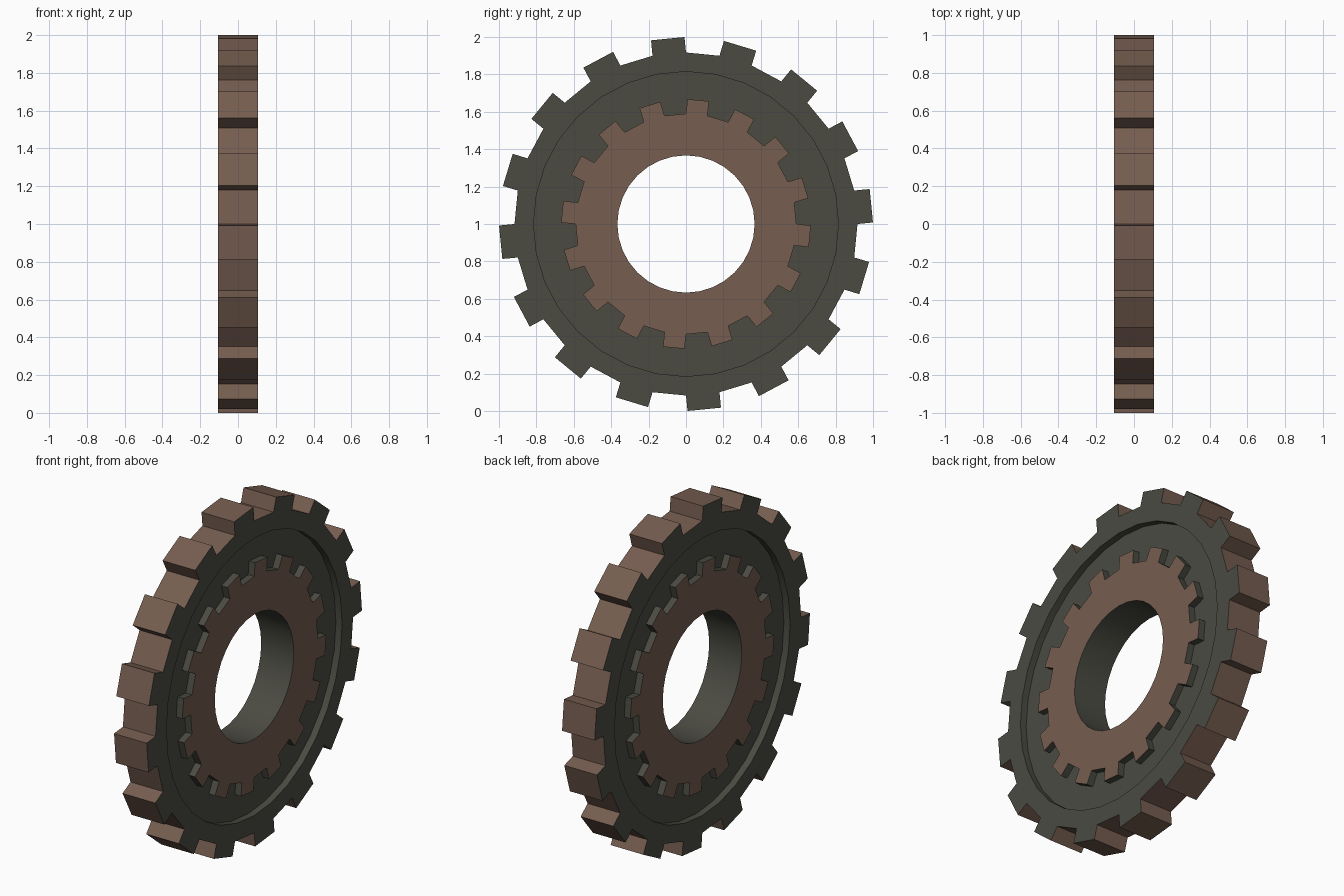
import bpy, bmesh, math
from mathutils import Vector

if "Cube" in bpy.data.objects:
    bpy.data.objects.remove(bpy.data.objects["Cube"])

N = 32                    # sides of the wheel, two per tooth
HALF, FLOOR = 0.106, 0.066  # outer face and recess floor distance from centre


def material(name, rgb):
    m = bpy.data.materials.new(name)
    m.diffuse_color = (*rgb, 1)
    m.use_nodes = True
    m.node_tree.nodes["Principled BSDF"].inputs["Base Color"].default_value = m.diffuse_color
    return m


bm = bmesh.new()

# Cross-section (radius, x): raised inner gear, recessed channel, outer ring
side = [(0.367, HALF), (0.59, HALF), (0.59, FLOOR),
        (0.815, FLOOR), (0.815, HALF), (0.917, HALF)]
profile = side + [(r, -x) for r, x in reversed(side)]
P = len(profile)
rings = []
for k in range(N):
    a = 2 * math.pi * k / N
    rings.append([bm.verts.new((x, r * math.cos(a), r * math.sin(a))) for r, x in profile])

# Revolved body; strip index picks the part of the profile
strips = {}
for k in range(N):
    for i in range(P):
        j = (i + 1) % P
        n = (k + 1) % N
        f = bm.faces.new((rings[k][i], rings[k][j], rings[n][j], rings[n][i]))
        f.material_index = 1 if i in (0, 5, 10) else 0
        strips[i, k] = f

undersides = []


def tooth(strip, k, height, outer):
    """Replace one wall panel with a straight block pushed outwards."""
    f = strips[strip, k]
    base = list(f.verts)
    bm.faces.remove(f)
    a = 2 * math.pi * (k + 0.5) / N
    push = Vector((0, math.cos(a), math.sin(a))) * height
    tips = [bm.verts.new(v.co + push) for v in base]
    bm.faces.new(tips).material_index = 1 if outer else 0
    for i in range(4):
        j = (i + 1) % 4
        s = bm.faces.new((base[i], base[j], tips[j], tips[i]))
        xs = [abs(v.co.x) for v in s.verts]
        sign_same = base[i].co.x * base[j].co.x > 0
        cap = sign_same and max(xs) - min(xs) < 1e-4     # faces along x
        s.material_index = int(cap != outer and (outer or min(xs) > FLOOR + 0.01))
        if not outer and cap and max(xs) < FLOOR + 0.01:
            undersides.append(s)


# Rim teeth, and the finer gear teeth on both faces
for k in range(0, N, 2):
    tooth(5, k, 0.083, True)
    tooth(1, k + 1, 0.078, False)
    tooth(9, k, 0.078, False)

bmesh.ops.recalc_face_normals(bm, faces=bm.faces)
bmesh.ops.delete(bm, geom=undersides, context='FACES_ONLY')

mesh = bpy.data.meshes.new("gear_wheel")
bm.to_mesh(mesh)
bm.free()
mesh.materials.append(material("dark_metal", (0.070, 0.070, 0.055)))
mesh.materials.append(material("brown_metal", (0.18, 0.11, 0.08)))
gear = bpy.data.objects.new("gear_wheel", mesh)
gear.location.z = 1
bpy.context.collection.objects.link(gear)

bpy.context.view_layer.objects.active = gear
gear.select_set(True)
bpy.ops.object.shade_smooth_by_angle(angle=math.radians(30))
